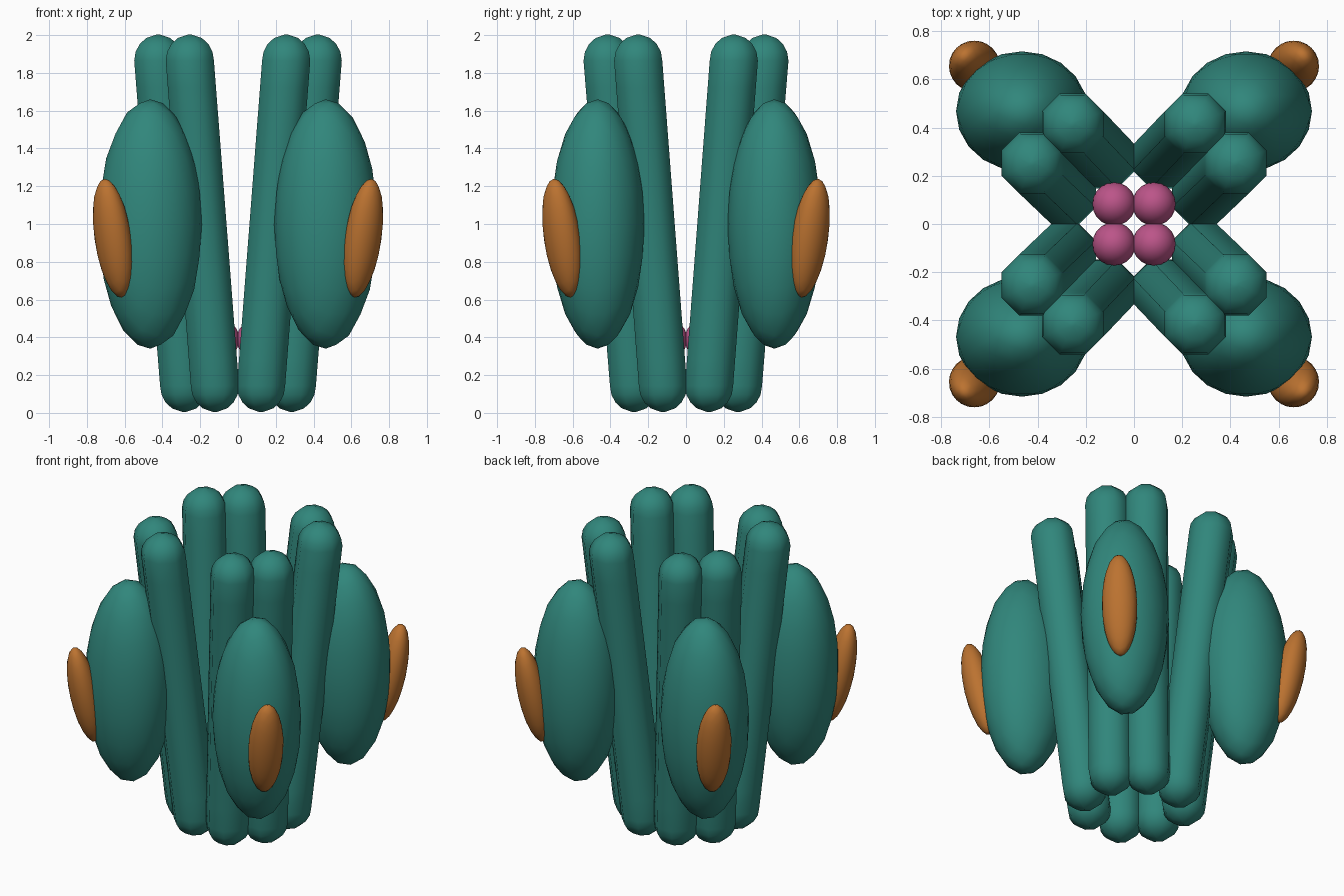
import bpy, bmesh, math
from mathutils import Vector, Matrix

if "Cube" in bpy.data.objects:
    bpy.data.objects.remove(bpy.data.objects["Cube"])


def material(name, rgb):
    m = bpy.data.materials.new(name)
    m.diffuse_color = (*rgb, 1)
    m.use_nodes = True
    m.node_tree.nodes["Principled BSDF"].inputs["Base Color"].default_value = m.diffuse_color
    return m


TEAL = material("teal", (0.03, 0.24, 0.20))
ORANGE = material("orange", (0.50, 0.17, 0.03))
PINK = material("pink", (0.50, 0.09, 0.25))


def finish(bm, name, mat):
    bmesh.ops.recalc_face_normals(bm, faces=bm.faces)
    for f in bm.faces:
        f.smooth = True
    me = bpy.data.meshes.new(name)
    bm.to_mesh(me)
    bm.free()
    me.materials.append(mat)
    ob = bpy.data.objects.new(name, me)
    bpy.context.collection.objects.link(ob)
    return ob


def rod(name, start, end, r, mat, sides=8):
    """Leaning rod made of level rings, with domed ends."""
    a, b = Vector(start), Vector(end)
    rings = []
    for d in (-85, -60, -40, -20):
        t = math.radians(d)
        rings.append((a + Vector((0, 0, r * math.sin(t))), r * math.cos(t)))
    for i in range(13):
        rings.append((a.lerp(b, i / 12), r))
    for d in (20, 40, 60, 85):
        t = math.radians(d)
        rings.append((b + Vector((0, 0, r * math.sin(t))), r * math.cos(t)))
    bm = bmesh.new()
    loops = []
    for c, rad in rings:
        loops.append([bm.verts.new(c + Vector((
            rad * math.cos(math.tau * (k + 0.5) / sides),
            rad * math.sin(math.tau * (k + 0.5) / sides), 0)))
            for k in range(sides)])
    for lo, hi in zip(loops, loops[1:]):
        for k in range(sides):
            n = (k + 1) % sides
            bm.faces.new((lo[k], lo[n], hi[n], hi[k]))
    bm.faces.new(loops[0])
    bm.faces.new(loops[-1])
    return finish(bm, name, mat)


def ellipsoid(name, centre, radii, mat, turn=0.0, tilt=0.0):
    """Ball scaled on its axes, leaned outward, then turned about z."""
    bm = bmesh.new()
    bmesh.ops.create_icosphere(bm, subdivisions=3, radius=1)
    mtx = (Matrix.Translation(centre) @ Matrix.Rotation(turn, 4, 'Z')
           @ Matrix.Rotation(tilt, 4, 'Y') @ Matrix.Diagonal((*radii, 1)))
    bmesh.ops.transform(bm, matrix=mtx, verts=bm.verts)
    return finish(bm, name, mat)


# Four identical units, one per quadrant
for sx in (-1, 1):
    for sy in (-1, 1):
        tag = ("left" if sx < 0 else "right") + ("_front" if sy < 0 else "_back")
        # Pair of inner rods, spreading toward the top
        rod("rod_a_" + tag, (sx * 0.122, sy * 0.275, 0.143),
            (sx * 0.255, sy * 0.415, 1.865), 0.138, TEAL)
        rod("rod_b_" + tag, (sx * 0.285, sy * 0.122, 0.143),
            (sx * 0.422, sy * 0.253, 1.865), 0.138, TEAL)
        # Large outer body
        ellipsoid("outer_body_" + tag, (sx * 0.465, sy * 0.468, 1.0),
                  (0.274, 0.249, 0.66), TEAL)
        # Orange pod on the outer face
        ellipsoid("pod_" + tag, (sx * 0.662, sy * 0.655, 0.925),
                  (0.088, 0.106, 0.32), ORANGE,
                  turn=math.atan2(sy, sx), tilt=math.radians(11.5))
        # Central bead
        ellipsoid("core_bead_" + tag, (sx * 0.083, sy * 0.083, 0.39),
                  (0.09, 0.09, 0.1), PINK)
